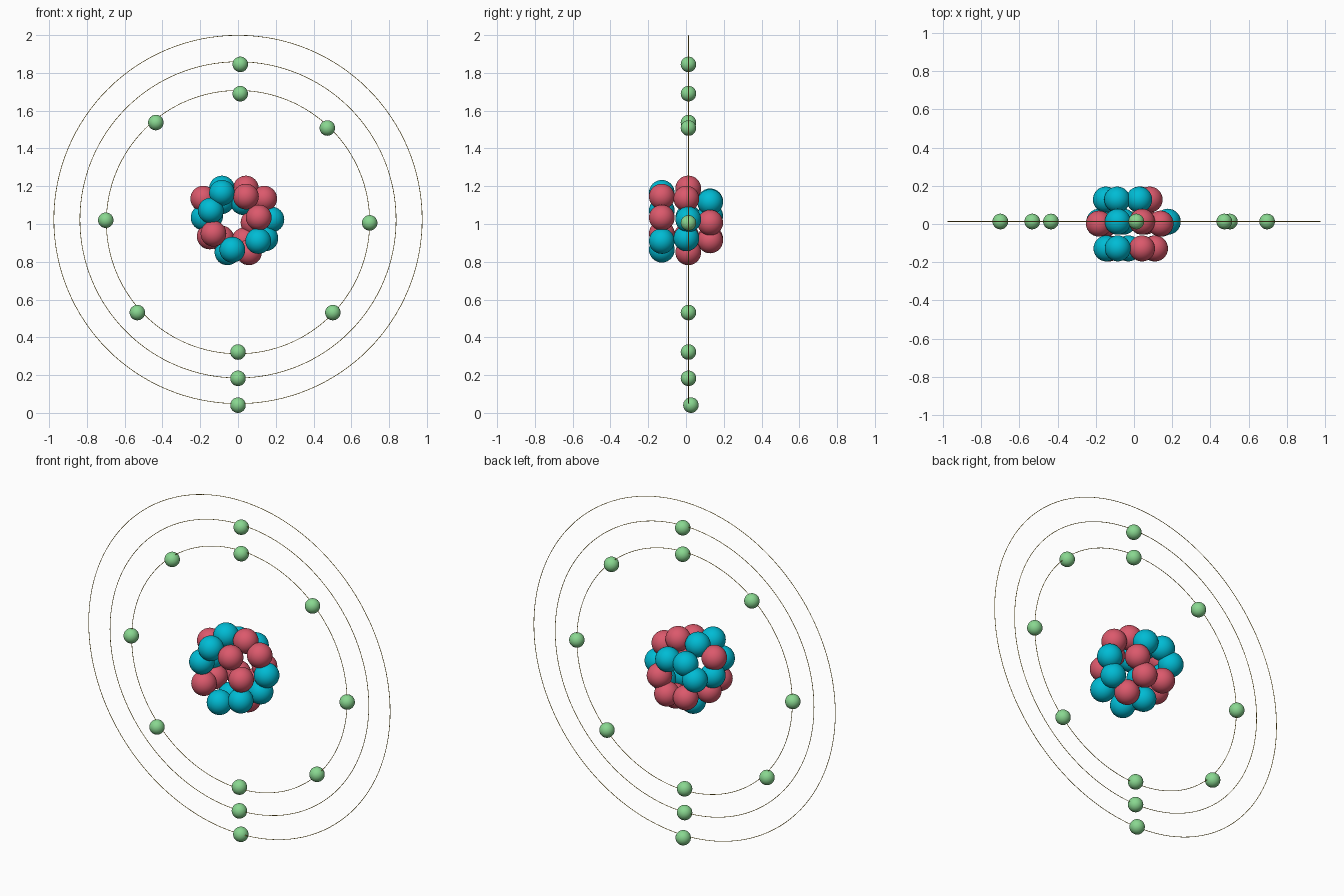
import bpy
from math import pi

if "Cube" in bpy.data.objects:
    bpy.data.objects.remove(bpy.data.objects["Cube"])


def make_material(name, colour):
    material = bpy.data.materials.new(name)
    material.use_nodes = True
    rgba = (*colour, 1)
    material.diffuse_color = rgba
    shader = next(n for n in material.node_tree.nodes if n.type == "BSDF_PRINCIPLED")
    shader.inputs["Base Color"].default_value = rgba
    return material


RED = make_material("proton red", (0.71, 0.1, 0.15))
BLUE = make_material("neutron blue", (0, 0.5, 0.66))
GREEN = make_material("electron green", (0.25, 0.68, 0.28))
YELLOW = make_material("orbit yellow", (0.8, 0.55, 0.08))


def finish(name, material):
    obj = bpy.context.object
    obj.name = name
    obj.data.materials.append(material)
    bpy.ops.object.shade_smooth()


def ball(name, material, radius, x, y, z):
    bpy.ops.mesh.primitive_uv_sphere_add(
        segments=32, ring_count=16, radius=radius, location=(x, y, z))
    finish(name, material)


def orbit(name, radius, z):
    bpy.ops.mesh.primitive_torus_add(
        major_segments=128, minor_segments=8, major_radius=radius,
        minor_radius=0.0016, location=(0, ORBIT_Y, z), rotation=(pi / 2, 0, 0))
    finish(name, YELLOW)


# Orbits: three thin upright hoops
ORBIT_Y = 0.013
orbit("inner_orbit", 0.697, 1.01)
orbit("middle_orbit", 0.837, 1.022)
orbit("outer_orbit", 0.975, 1.024)

# Electrons as (x, z) on each orbit
inner_electrons = [(0.012, 1.69), (-0.435, 1.537), (0.473, 1.508), (-0.7, 1.02),
                   (0.697, 1.006), (-0.533, 0.531), (0.502, 0.531), (0, 0.322)]
middle_electrons = [(0.012, 1.845), (0, 0.183)]
for shell, spots in (("inner", inner_electrons), ("middle", middle_electrons)):
    for x, z in spots:
        ball(shell + "_electron", GREEN, 0.041, x, ORBIT_Y, z)
ball("outer_electron", GREEN, 0.041, 0, 0.026, 0.041)

# Nucleus: layers of protons and neutrons, (x, z) at a shared depth
layers = [
    ("front", -0.128,
     [(0.042, 1.145), (0.11, 1.034), (-0.13, 0.949)],
     [(-0.144, 1.071), (-0.085, 1.165), (0.107, 0.91), (-0.03, 0.864)]),
    ("centre", 0.002,
     [(-0.184, 1.134), (0.139, 1.134), (-0.15, 0.934)],
     [(0.145, 0.924)]),
    ("inner", 0.012,
     [(0.042, 1.188), (0.058, 0.85)],
     [(-0.085, 1.188), (0.177, 1.024), (-0.056, 0.85), (-0.182, 1.034)]),
    ("back", 0.128,
     [(0.082, 1.007), (0.034, 0.913), (-0.088, 0.923)],
     [(0.027, 1.116), (-0.088, 1.12), (-0.147, 1.043)]),
]
for layer, depth, protons, neutrons in layers:
    for x, z in protons:
        ball(layer + "_proton", RED, 0.068, x, depth, z)
    for x, z in neutrons:
        ball(layer + "_neutron", BLUE, 0.068, x, depth, z)
